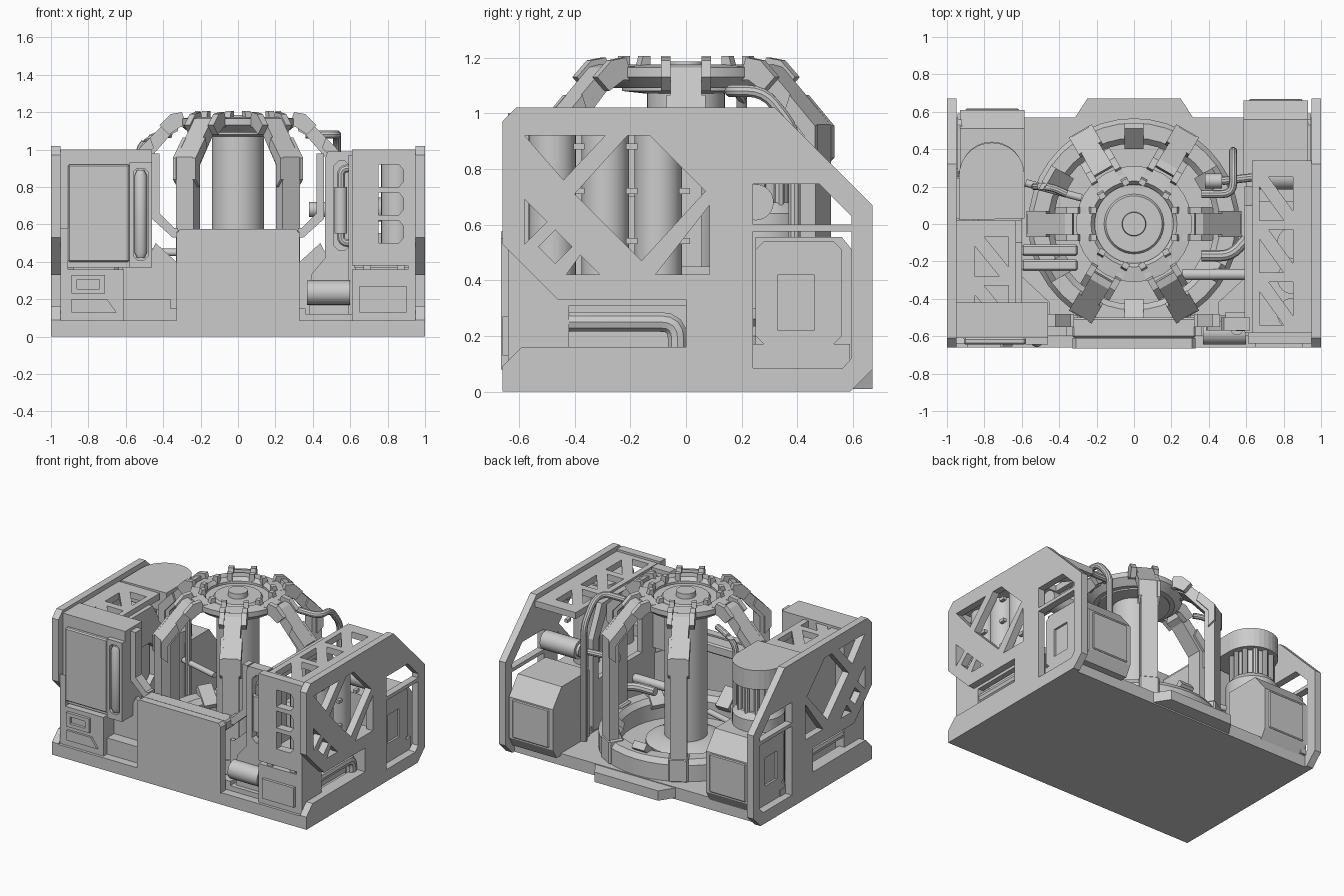
import bpy, bmesh, math
from mathutils import Vector, Matrix

if "Cube" in bpy.data.objects:
    bpy.data.objects.remove(bpy.data.objects["Cube"])

def finish(name, bm, smooth=False, rot=0):
    bmesh.ops.remove_doubles(bm, verts=bm.verts, dist=1e-4)
    bmesh.ops.recalc_face_normals(bm, faces=bm.faces)
    for f in bm.faces:
        f.smooth = False
    me = bpy.data.meshes.new(name)
    bm.to_mesh(me)
    bm.free()
    ob = bpy.data.objects.new(name, me)
    bpy.context.collection.objects.link(ob)
    ob.rotation_euler.z = rot
    if smooth:
        bpy.ops.object.select_all(action='DESELECT')
        ob.select_set(True)
        bpy.context.view_layer.objects.active = ob
        bpy.ops.object.shade_smooth_by_angle(angle=math.radians(35))
    return ob

def box(name, x0, x1, y0, y1, z0, z1, bevel=0.0, rot=0):
    bm = bmesh.new()
    bmesh.ops.create_cube(bm, size=1)
    for v in bm.verts:
        v.co = ((x0+x1)/2 + v.co.x*(x1-x0), (y0+y1)/2 + v.co.y*(y1-y0), (z0+z1)/2 + v.co.z*(z1-z0))
    if bevel:
        bmesh.ops.bevel(bm, geom=bm.edges[:], offset=bevel, segments=1, affect='EDGES')
    return finish(name, bm, rot=rot)

def curve_bmesh(cu):
    """Evaluate a curve datablock and return it as a bmesh."""
    tmp = bpy.data.objects.new("tmp", cu)
    bpy.context.collection.objects.link(tmp)
    me = bpy.data.meshes.new_from_object(tmp.evaluated_get(bpy.context.evaluated_depsgraph_get()))
    bm = bmesh.new()
    bm.from_mesh(me)
    bpy.data.objects.remove(tmp)
    bpy.data.meshes.remove(me)
    return bm

def plate(name, axis, loops, a, b, rot=0):
    """Outline plus hole loops, extruded from a to b along the axis."""
    cu = bpy.data.curves.new(name, 'CURVE')
    cu.dimensions, cu.fill_mode, cu.extrude = '2D', 'BOTH', abs(b-a)/2
    for lp in loops:
        s = cu.splines.new('POLY')
        s.points.add(len(lp)-1)
        for p, c in zip(s.points, lp):
            p.co = (c[0], c[1], 0, 1)
        s.use_cyclic_u = True
    bm = curve_bmesh(cu)
    for v in bm.verts:
        u, w, d = v.co.x, v.co.y, v.co.z + (a+b)/2
        v.co = {'x': (d, u, w), 'y': (u, d, w), 'z': (u, w, d)}[axis]
    return finish(name, bm, rot=rot)

def rect(u0, u1, v0, v1, c=0.0):
    if not c:
        return [(u0, v0), (u1, v0), (u1, v1), (u0, v1)]
    return [(u0+c, v0), (u1-c, v0), (u1, v0+c), (u1, v1-c), (u1-c, v1), (u0+c, v1), (u0, v1-c), (u0, v0+c)]

def lathe(name, prof, n=40, at=(0, 0), closed=False):
    bm = bmesh.new()
    vs = [bm.verts.new((r, 0, z)) for r, z in prof]
    es = [bm.edges.new(p) for p in zip(vs, vs[1:])]
    if closed:
        es.append(bm.edges.new((vs[-1], vs[0])))
    bmesh.ops.spin(bm, geom=vs+es, cent=(0, 0, 0), axis=(0, 0, 1), angle=math.tau, steps=n)
    bmesh.ops.translate(bm, verts=bm.verts, vec=(at[0], at[1], 0))
    return finish(name, bm, True)

def cyl(name, p0, p1, r, n=24):
    p0, p1 = Vector(p0), Vector(p1)
    d = p1 - p0
    m = Matrix.Translation((p0+p1)/2) @ d.to_track_quat('Z', 'Y').to_matrix().to_4x4()
    bm = bmesh.new()
    bmesh.ops.create_cone(bm, cap_ends=True, segments=n, radius1=r, radius2=r, depth=d.length, matrix=m)
    return finish(name, bm, True)

def pipe(name, pts, r, bend=0.06):
    pts = [Vector(p) for p in pts]
    path = [pts[0]]
    for a, b, c in zip(pts, pts[1:], pts[2:]):
        s, e = b + (a-b).normalized()*bend, b + (c-b).normalized()*bend
        path += [s*(1-t)**2 + b*2*t*(1-t) + e*t*t for t in (0, .25, .5, .75, 1)]
    path.append(pts[-1])
    cu = bpy.data.curves.new(name, 'CURVE')
    cu.dimensions, cu.bevel_depth, cu.bevel_resolution, cu.use_fill_caps = '3D', r, 3, True
    s = cu.splines.new('POLY')
    s.points.add(len(path)-1)
    for p, c in zip(s.points, path):
        p.co = (*c, 1)
    return finish(name, curve_bmesh(cu), True)

# base slab and rear sill
box("base", -1, 1, -.66, .57, 0, .085)
plate("rear_sill", 'z', [[(-.36, .5), (.36, .5), (.25, .67), (-.25, .67)]], .01, .08)

# side walls with truss windows, service opening and front notch
wall = [[(-.66, 0), (.59, 0), (.67, .08), (.67, .67), (.32, 1.02), (-.61, 1.02), (-.66, .97), (-.66, .53),
         (-.46, .33), (0, .33), (0, .16), (-.59, .16), (-.66, .09)],
        [(.24, .07), (.55, .07), (.595, .12), (.595, .575), (.24, .575)],
        [(.24, .6), (.595, .6), (.595, .63), (.48, .745), (.24, .745)],
        [(-.58, .92), (-.29, .92), (-.44, .76)],
        [(-.21, .92), (-.13, .92), (.07, .72), (-.16, .47), (-.4, .71)],
        [(.085, .67), (.085, .42), (-.11, .42)],
        [(-.58, .69), (-.5, .61), (-.58, .53)],
        [(-.53, .52), (-.47, .58), (-.41, .52), (-.47, .46)],
        [(-.38, .49), (-.31, .42), (-.43, .42)]]
skirt = [[(-.64, .08), (.03, .08), (.03, .36), (-.42, .36), (-.64, .58)],
         [(-.53, .16), (-.53, .26), (-.48, .31), (0, .31), (0, .16)]]
for s, side in ((-1, "left"), (1, "right")):
    plate(side+"_wall", 'x', wall, s*.95, s)
    plate(side+"_skirt", 'x', skirt, s*.91, s*.95)
    box(side+"_skirt_back", *sorted((s*.83, s*.86)), -.62, .03, .08, .36)
    pipe(side+"_vent_pipe", [(s*.91, -.48, .12), (s*.91, -.48, .25), (s*.91, -.03, .25), (s*.91, -.03, .12)], .037)
    # roof truss frame with triangular bays
    x0, x1 = sorted((s*.63, s*.95))
    yb = .02 if s < 0 else .34
    n = 2 if s < 0 else 3
    step = (yb + .5)/n
    u0, u1 = (x0+.04, x1-.1) if s > 0 else (x0+.1, x1-.04)
    holes = []
    for i in range(n):
        a, b = -.54 + i*step, -.54 + (i+1)*step - .05
        holes += [[(u0, a), (u0, b-.05), (u1-.05, a)], [(u1, a+.05), (u1, b), (u0+.05, b)]]
    plate(side+"_roof_truss", 'z', [rect(x0, x1, -.6, yb)] + holes, .94, .985)
    # lower front cabinet
    x0, x1 = sorted((s*.61, s*.95))
    box(side+"_front_cabinet", x0, x1, -.64, -.42, .08, .36)
    # rear service cabinet
    yr = .61 if s < 0 else .66
    x0, x1 = sorted((s*.585, s*.93))
    plate(side+"_rear_cabinet", 'x', [[(.25, .07), (yr-.04, .07), (yr, .14), (yr, .43), (yr-.1, .555), (.25, .555)]], x0, x1)
    box(side+"_cabinet_rear_panel", x0+.03, x1-.03, yr-.01, yr+.008, .15, .42, .006)
    plate(side+"_cabinet_side_panel", 'x', [rect(.25, .56, .17, .54, .03), rect(.33, .46, .22, .42)], s*.92, s*.945)
    box(side+"_cabinet_foot", *sorted((s*.9, s*.945)), .24, .59, .08, .17)
    # floor deck and steps beside the front panel
    box(side+"_floor_step", *sorted((s*.36, s*.62)), -.6, -.5, .08, .2 if s < 0 else .12)
    plate(side+"_floor_deck", 'z', [[(s*.95, -.55), (s*.45, -.55), (s*.45, -.42), (s*.6, -.28), (s*.6, .3), (s*.95, .3)]], .08, .13)
    # infill bulkhead and sloped brace up to the side module
    plate(side+"_bulkhead", 'y', [[(s*.3, .08), (s*.62, .08), (s*.62, .38), (s*.46, .46), (s*.44, .5), (s*.33, .4), (s*.3, .4)]], -.52, -.49)
    plate(side+"_front_brace", 'y', [[(s*.32, .53), (s*.35, .53), (s*.46, .63), (s*.46, .98), (s*.42, .98), (s*.42, .66), (s*.34, .58), (s*.32, .58)]], -.55, -.48)

# front panel
plate("front_panel", 'y', [[(-.33, .08), (.33, .08), (.33, .55), (.31, .575), (-.31, .575), (-.33, .55)]], -.665, -.61)
box("front_panel_core", -.36, .36, -.6, -.53, .08, .15)
box("front_panel_rail", -.33, .33, -.61, -.5, .5, .57, .01)

# left front module
box("left_locker", -.95, -.46, -.61, -.42, .37, 1.0)
box("left_locker_door", -.91, -.58, -.645, -.61, .4, .92, .008)
plate("left_locker_frame", 'y', [rect(-.58, -.46, .37, .93), rect(-.56, -.48, .41, .9, .02)], -.645, -.6)
lathe("left_canister", [(0, .42), (.02, .42), (.033, .45), (.033, .86), (.02, .89), (0, .89)], 16, (-.52, -.625))
box("left_locker_core", -.88, -.66, -.42, 0, .1, .88)
plate("left_inner_wall", 'x', [[(-.45, .08), (.02, .08), (.02, .75), (-.1, .95), (-.45, .95)],
      rect(-.33, -.08, .4, .7, .05)], -.64, -.6)
plate("left_cabinet_grille", 'y', [rect(-.89, -.71, .23, .33), rect(-.86, -.74, .255, .305)], -.66, -.63)
plate("left_cabinet_vent", 'y', [[(-.89, .13), (-.65, .13), (-.7, .2), (-.89, .2)]], -.655, -.63)

# left rear tank with ribbed neck and flat-sided cap
lathe("left_tank", [(0, .1), (.17, .1), (.17, .64), (.14, .68), (.12, .68), (.12, .87), (0, .87)], 32, (-.76, .27))
for i in range(12):
    a = i*math.tau/12
    x, y = -.76 + .13*math.cos(a), .27 + .13*math.sin(a)
    cyl("left_tank_rib", (x, y, .66), (x, y, .87), .018, 8)
cap = [(-.76 + .175*math.cos(i*math.pi/16), .26 + .175*math.sin(i*math.pi/16)) for i in range(17)]
plate("left_tank_cap", 'z', [cap + [(-.935, .02), (-.585, .03)]], .86, .995)

# right front module
vents = [[(.75, z), (.86, z), (.885, z+.03), (.885, z+.09), (.86, z+.12), (.75, z+.12)] for z in (.5, .65, .8)]
plate("right_front_frame", 'y', [rect(.61, .95, .38, 1.0)] + vents, -.64, -.58)
plate("right_cabinet_panel", 'y', [rect(.65, .9, .13, .27)], -.66, -.63)
for x in (.69, .87):
    box("right_cabinet_post", x-.02, x+.02, -.63, -.58, .3, .4)
box("right_shelf", .62, .95, -.6, .12, .37, .42)
for y in (-.48, -.29, -.1):
    cyl("right_bottle", (.85, y, .42), (.85, y, .92), .085, 24)
    for z in (.54, .72, .88):
        box("right_bottle_clip", .92, .945, y+.075, y+.115, z-.01, z+.012)
plate("right_front_riser", 'y', [[(.38, .08), (.62, .08), (.62, .99), (.48, .99), (.465, .95), (.465, .42), (.39, .33)],
      rect(.51, .6, .46, .94, .03)], -.57, -.5)
box("right_riser_back", .49, .62, -.5, -.47, .44, .96)
pipe("right_riser_pipe", [(.62, -.55, .9), (.55, -.55, .9), (.55, -.55, .5), (.62, -.55, .5)], .022, .04)
cyl("right_canister", (.55, -.56, .55), (.55, -.56, .8), .034, 16)
cyl("right_front_drum", (.37, -.58, .235), (.6, -.58, .235), .065, 24)
plate("right_inner_frame", 'x', [[(-.58, .1), (.2, .1), (.2, .75), (.1, .97), (-.58, .97)],
      [(-.35, .45), (.14, .45), (.14, .72), (.05, .88), (-.35, .88)]], .59, .63)

# right rear tank and piping
cyl("right_cross_tank", (.66, .25, .68), (.93, .25, .68), .065)
cyl("right_tank_flange", (.64, .25, .68), (.67, .25, .68), .045)
cyl("right_tank_valve", (.38, .23, .68), (.47, .23, .68), .04)
pipe("right_tank_pipe", [(.47, .23, .68), (.64, .25, .68)], .022)
pipe("right_tall_pipe", [(.36, .16, 1.08), (.53, .16, 1.08), (.53, .28, 1.08), (.53, .39, .94), (.53, .39, .12)], .022)
pipe("left_tall_pipe", [(-.36, .16, 1.08), (-.44, .2, 1.08), (-.53, .2, 1.02), (-.53, .2, .12)], .02)
pipe("right_floor_pipe", [(.36, -.17, .3), (.52, -.17, .3), (.6, -.08, .3)], .03)
cyl("right_cross_pipe", (.26, -.27, .3), (.6, -.27, .3), .03, 16)
for y, z in ((-.14, .25), (-.22, .3)):
    box("left_floor_duct", -.6, -.3, y-.03, y+.03, z, z+.06, .01)
cyl("left_link_pipe", (-.58, .22, .45), (-.28, .14, .45), .02, 12)

# round pit ring, floor and central column
lathe("pit_ring", [(.43, .08), (.565, .08), (.565, .2), (.54, .235), (.46, .235), (.43, .2)], 40, closed=True)
lathe("column", [(0, .08), (.26, .08), (.26, .13), (.18, .17), (.14, .17), (.14, 1.09), (.17, 1.1), (.17, 1.13), (0, 1.13)])
lathe("crown_cap", [(0, 1.185), (.062, 1.185), (.065, 1.15), (.15, 1.15), (.16, 1.135), (.23, 1.135), (.23, 1.08), (.14, 1.07)])
lathe("crown_ring", [(.21, 1.09), (.26, 1.09), (.31, 1.13), (.31, 1.165), (.23, 1.175), (.21, 1.15)], 36, closed=True)

# six cage ribs with forked tops, shoulders and ring clamps
arm = [(.32, 1.1), (.33, 1.175), (.37, 1.165), (.57, .96), (.57, .1), (.5, .1), (.5, .92), (.36, 1.08)]
fork = [(.2, 1.12), (.2, 1.205), (.23, 1.205), (.24, 1.17), (.29, 1.17), (.3, 1.2), (.36, 1.19), (.42, 1.13), (.37, 1.08), (.31, 1.12)]
for i in range(6):
    a = i*math.pi/3
    plate("cage_rib", 'y', [arm], -.055, .055, a)
    for s in (-1, 1):
        plate("rib_fork", 'y', [fork], s*.055, s*.09, a)
        plate("rib_shoulder", 'y', [[(.47, 1.065), (.575, .955), (.575, .84), (.53, .8), (.53, .92), (.45, 1.01)]], s*.05, s*.07, a)
    box("rib_foot", .47, .575, -.065, .065, .08, .25, .01, a)
    plate("ring_clamp", 'y', [[(.4, .2), (.43, .16), (.54, .26), (.51, .3)]], -.05, .05, a + math.pi/6)
